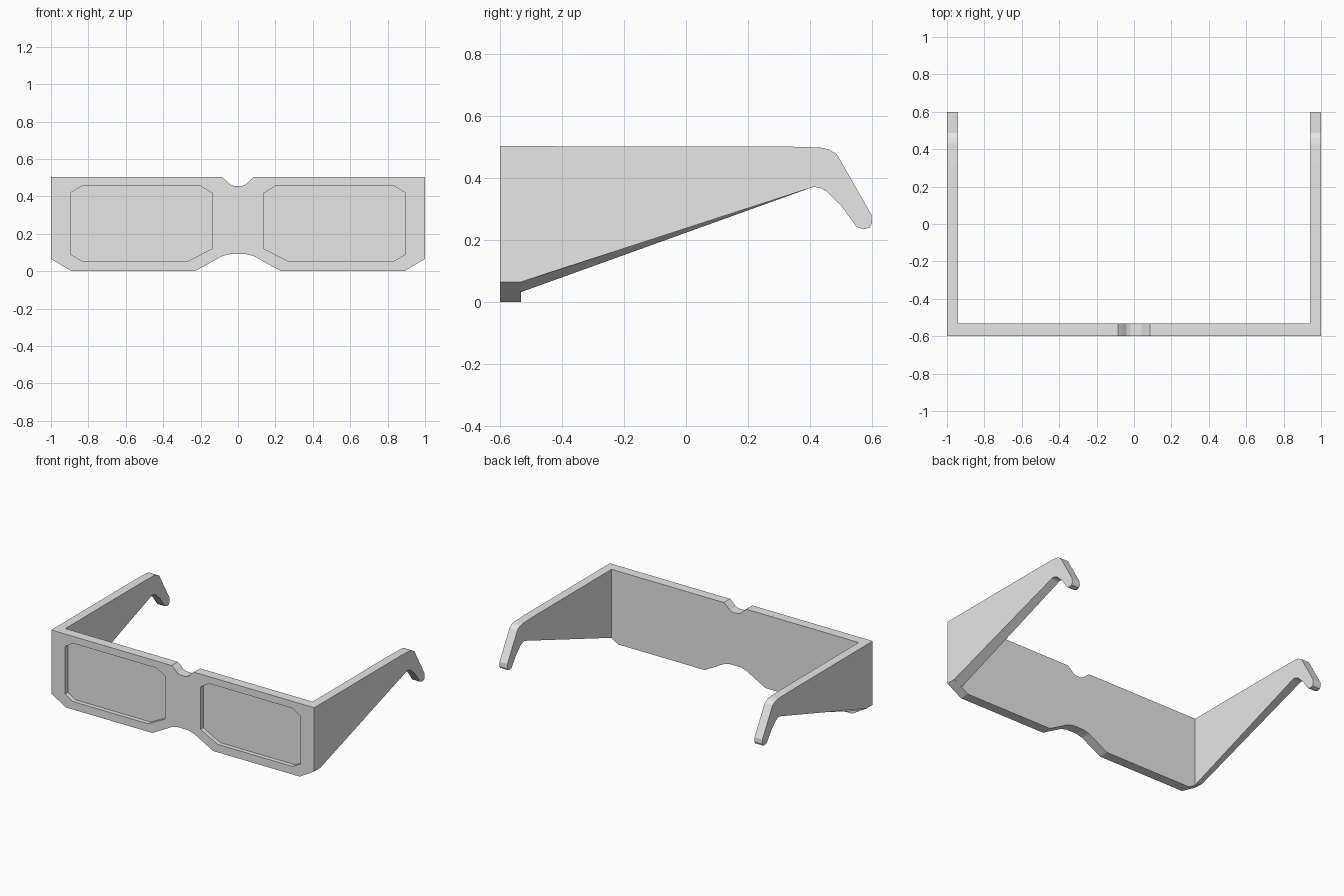
import bpy
import bmesh

old = bpy.data.objects.get("Cube")
if old:
    bpy.data.objects.remove(old, do_unlink=True)

grey = bpy.data.materials.new("plain grey")
grey.use_nodes = True
GREY = (0.8, 0.8, 0.8, 1)
grey.diffuse_color = GREY
grey.node_tree.nodes["Principled BSDF"].inputs["Base Color"].default_value = GREY

FRONT, BACK = -0.6, -0.533
INNER, OUTER = 0.94, 1.0


def loft(name, loop_a, loop_b):
    """Solid between two matching outlines."""
    bm = bmesh.new()
    a = [bm.verts.new(p) for p in loop_a]
    b = [bm.verts.new(p) for p in loop_b]
    bm.faces.new(a)
    bm.faces.new(b[::-1])
    for i in range(len(a)):
        j = (i + 1) % len(a)
        bm.faces.new((a[i], b[i], b[j], a[j]))
    bmesh.ops.recalc_face_normals(bm, faces=bm.faces)
    mesh = bpy.data.meshes.new(name)
    bm.to_mesh(mesh)
    bm.free()
    mesh.materials.append(grey)
    obj = bpy.data.objects.new(name, mesh)
    bpy.context.collection.objects.link(obj)
    return obj


def plate(name, outline, y0, y1):
    return loft(name, [(x, y0, z) for x, z in outline], [(x, y1, z) for x, z in outline])


# Front frame: half outline with nose arch and top notch, mirrored
half = [(0.02, 0.455), (0.04, 0.463), (0.065, 0.487), (0.085, 0.503), (1, 0.503),
        (1, 0.065), (0.89, 0), (0.23, 0), (0.085, 0.08), (0.04, 0.092)]
frame = plate("front_frame", half + [(-x, z) for x, z in reversed(half)], FRONT, BACK)

# Shallow lens recesses cut into the front
lens = [(0.135, 0.415), (0.2, 0.455), (0.835, 0.455), (0.895, 0.418),
        (0.895, 0.09), (0.835, 0.055), (0.265, 0.055), (0.135, 0.122)]
for side in (-1, 1):
    cutter = plate("lens_cutter", [(side * x, z) for x, z in lens], FRONT - 0.1, FRONT + 0.03)
    cutter.hide_render = True
    cut = frame.modifiers.new("lens_recess", "BOOLEAN")
    cut.operation = "DIFFERENCE"
    cut.solver = "EXACT"
    cut.object = cutter
    bpy.context.view_layer.objects.active = frame
    bpy.ops.object.modifier_apply(modifier=cut.name)
    bpy.data.objects.remove(cutter, do_unlink=True)

# Temple arms: tapering side panel with a hooked ear tip, sloped underside
hook = [(0.32, 0.502), (0.43, 0.499), (0.46, 0.493), (0.487, 0.477), (0.598, 0.283),
        (0.6, 0.255), (0.592, 0.24), (0.572, 0.235), (0.55, 0.243), (0.5, 0.312),
        (0.453, 0.358), (0.432, 0.368), (0.412, 0.372), (0.4, 0.368)]
for side, name in ((1, "left_arm"), (-1, "right_arm")):
    def panel(x, low):
        return [(side * x, y, z) for y, z in [(BACK, low), (BACK, 0.503)] + hook]
    loft(name, panel(INNER, 0.032), panel(OUTER, 0.065))
